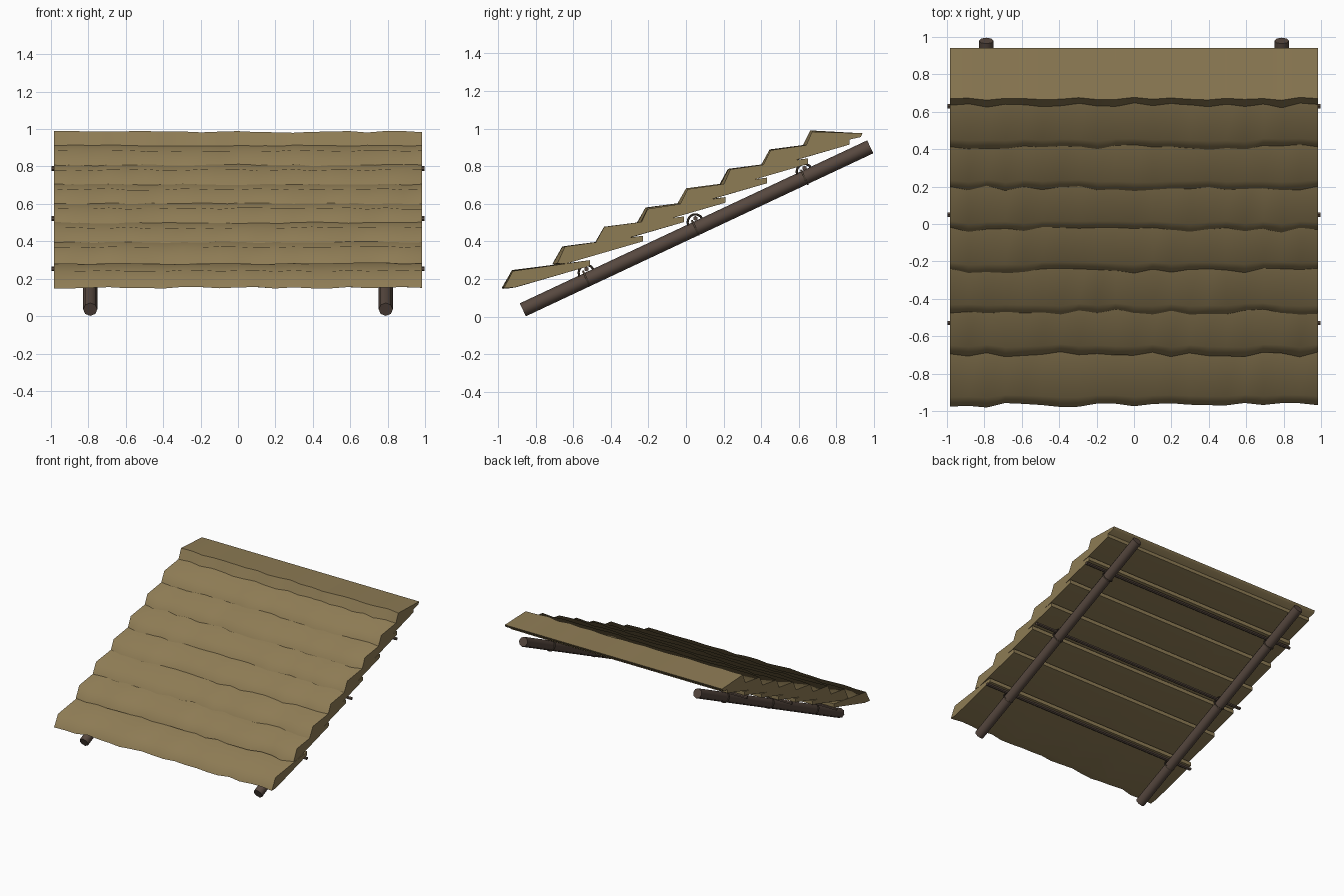
import bpy, bmesh, math, random
from mathutils import Vector

if "Cube" in bpy.data.objects:
    bpy.data.objects.remove(bpy.data.objects["Cube"])

random.seed(4)


def material(name, color):
    m = bpy.data.materials.new(name)
    m.diffuse_color = (*color, 1)
    m.use_nodes = True
    m.node_tree.nodes["Principled BSDF"].inputs["Base Color"].default_value = m.diffuse_color
    return m


STRAW = material("straw", (0.27, 0.20, 0.09))
WOOD = material("dark_wood", (0.095, 0.065, 0.05))
ROPE = material("rope", (0.07, 0.05, 0.035))


def smooth(obj, mat, degrees):
    obj.data.materials.append(mat)
    bpy.ops.object.select_all(action='DESELECT')
    obj.select_set(True)
    bpy.context.view_layer.objects.active = obj
    bpy.ops.object.shade_smooth_by_angle(angle=math.radians(degrees))


def pole(name, a, b, radius, sides):
    a, b = Vector(a), Vector(b)
    bpy.ops.mesh.primitive_cylinder_add(vertices=sides, radius=radius, depth=(b - a).length,
                                        location=(a + b) / 2)
    o = bpy.context.object
    o.name = name
    o.rotation_euler = (b - a).to_track_quat('Z', 'Y').to_euler()
    smooth(o, WOOD, 50)


def ring(name, center, axis, radius, thick):
    bpy.ops.mesh.primitive_torus_add(major_segments=14, minor_segments=6, major_radius=radius,
                                     minor_radius=thick, location=center)
    o = bpy.context.object
    o.name = name
    o.rotation_euler = Vector(axis).to_track_quat('Z', 'Y').to_euler()
    smooth(o, ROPE, 60)


def thatch_course(name, profile, steps=20, half=0.985):
    """Sweep a closed y/z profile across x; the first two points are the ragged eave."""
    bm = bmesh.new()
    rows = []
    for i in range(steps + 1):
        x = -half + 2 * half * i / steps
        ragged, lift = random.uniform(-0.016, 0.012), random.uniform(-0.005, 0.005)
        row = []
        for k, (y, z) in enumerate(profile):
            dy = ragged * (1, 0.6, 0, 0, 0.3)[k]
            dz = lift * (1, 1, 0, 0, 0)[k]
            row.append(bm.verts.new((x, y + dy, z + dz)))
        rows.append(row)
    n = len(profile)
    for r, s in zip(rows, rows[1:]):
        for k in range(n):
            j = (k + 1) % n
            bm.faces.new((r[k], r[j], s[j], s[k]))
    bm.faces.new(rows[0])
    bm.faces.new(rows[-1])
    bmesh.ops.recalc_face_normals(bm, faces=bm.faces)
    me = bpy.data.meshes.new(name)
    bm.to_mesh(me)
    bm.free()
    o = bpy.data.objects.new(name, me)
    bpy.context.collection.objects.link(o)
    smooth(o, STRAW, 62)


# Overlapping thatch courses: eave tip, upper lip, back top, back bottom, under lip
thatch_course("thatch_eave", [(-0.967, 0.152), (-0.92, 0.243), (-0.51, 0.30),
                              (-0.51, 0.27), (-0.91, 0.155)])
for c in range(6):
    y, z = -0.65 + 0.22 * c, 0.37 + 0.103 * c
    thatch_course(f"thatch_course_{c + 1}", [(y - 0.045, z - 0.09), (y, z), (y + 0.42, z + 0.06),
                                             (y + 0.42, z + 0.03), (y + 0.01, z - 0.088)])
thatch_course("thatch_ridge", [(0.63, 0.895), (0.67, 0.985), (0.94, 0.975),
                               (0.93, 0.955), (0.68, 0.90)])

# Sloping rafters
LOW, HIGH = Vector((0, -0.868, 0.036)), Vector((0, 0.98, 0.903))
SLOPE = (HIGH - LOW).normalized()
for side, x in (("left", -0.79), ("right", 0.79)):
    offset = Vector((x, 0, 0))
    pole(f"rafter_{side}", LOW + offset, HIGH + offset, 0.038, 8)

# Cross battens with rope lashings at each rafter
for i, (y, z) in enumerate(((-0.53, 0.253), (0.05, 0.522), (0.63, 0.79))):
    pole(f"batten_{i}", (-0.997, y, z), (0.997, y, z), 0.013, 6)
    for side, x in (("left", -0.79), ("right", 0.79)):
        center = Vector((x, y, z - 0.02))
        ring(f"lashing_around_batten_{side}_{i}", center, (1, 0.15, 0), 0.042, 0.006)
        ring(f"lashing_around_rafter_{side}_{i}", center - Vector((0, 0, 0.03)), SLOPE, 0.041, 0.006)
